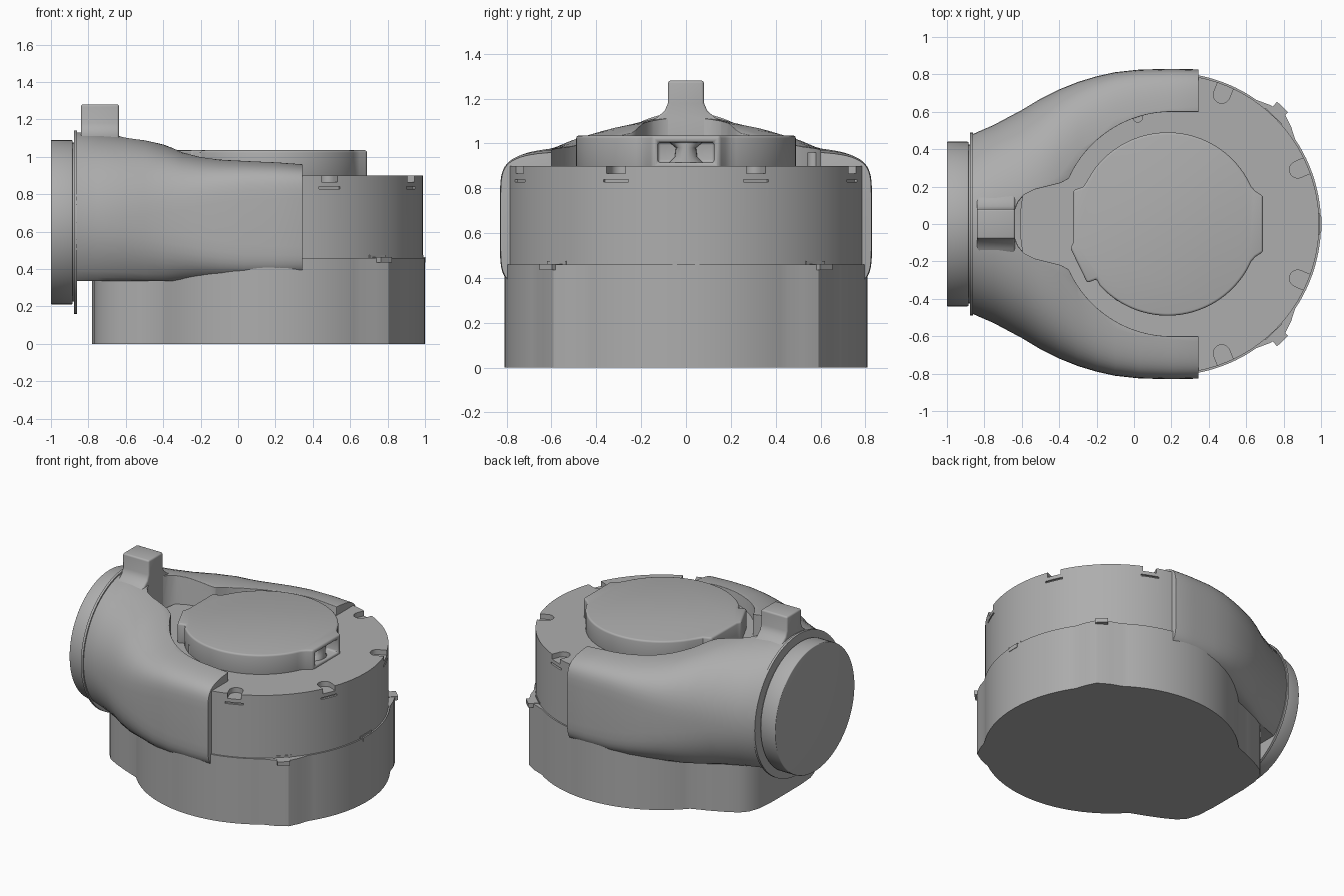
import bpy, bmesh
from math import sin, cos, pi, radians, copysign

cube = bpy.data.objects.get("Cube")
if cube:
    bpy.data.objects.remove(cube, do_unlink=True)

grey = bpy.data.materials.new("plain_grey")
grey.use_nodes = True
COLOUR = (0.42, 0.42, 0.42, 1)
grey.diffuse_color = COLOUR
grey.node_tree.nodes["Principled BSDF"].inputs["Base Color"].default_value = COLOUR


def loft(name, rings):
    """Skin a solid through rings that share one point count."""
    bm = bmesh.new()
    loops = [[bm.verts.new(p) for p in ring] for ring in rings]
    n = len(loops[0])
    for a, b in zip(loops, loops[1:]):
        for i in range(n):
            j = (i + 1) % n
            bm.faces.new((a[i], a[j], b[j], b[i]))
    bm.faces.new(loops[0])
    bm.faces.new(loops[-1])
    bmesh.ops.recalc_face_normals(bm, faces=bm.faces)
    mesh = bpy.data.meshes.new(name)
    bm.to_mesh(mesh)
    bm.free()
    mesh.materials.append(grey)
    ob = bpy.data.objects.new(name, mesh)
    bpy.context.collection.objects.link(ob)
    return ob


def prism(name, outline, lo, hi, axis="z"):
    if axis == "z":
        return loft(name, [[(x, y, h) for x, y in outline] for h in (lo, hi)])
    return loft(name, [[(h, y, z) for y, z in outline] for h in (lo, hi)])


def arc(cx, cy, r, start, end, n):
    return [(cx + r * cos(radians(start + (end - start) * i / n)),
             cy + r * sin(radians(start + (end - start) * i / n))) for i in range(n + 1)]


def circle(cx, cy, r, n=96):
    return arc(cx, cy, r, 0, 360, n)[:-1]


def mirrored(half):
    """Close a half outline (y > 0) with its mirror image."""
    return half + [(x, -y) for x, y in reversed(half)]


def radial_box(name, cx, angle, r0, r1, width, z0, z1):
    c, s = cos(radians(angle)), sin(radians(angle))
    corners = [(r0, -width / 2), (r1, -width / 2), (r1, width / 2), (r0, width / 2)]
    return prism(name, [(cx + r * c - w * s, r * s + w * c) for r, w in corners], z0, z1)


def finish(ob, cutters=(), bevel=0.0, limit=45):
    """Cut, soften the edges, bake the modifiers and shade smooth."""
    for cutter in cutters:
        cutter.hide_render = True
        mod = ob.modifiers.new("cut", "BOOLEAN")
        mod.operation, mod.solver, mod.object = "DIFFERENCE", "EXACT", cutter
    if bevel:
        mod = ob.modifiers.new("soft_edges", "BEVEL")
        mod.width, mod.segments = bevel, 3
        mod.limit_method, mod.angle_limit = "ANGLE", radians(limit)
    graph = bpy.context.evaluated_depsgraph_get()
    mesh = bpy.data.meshes.new_from_object(ob.evaluated_get(graph))
    ob.modifiers.clear()
    ob.data = mesh
    for cutter in cutters:
        bpy.data.objects.remove(cutter, do_unlink=True)
    bpy.ops.object.select_all(action="DESELECT")
    ob.select_set(True)
    bpy.context.view_layer.objects.active = ob
    bpy.ops.object.shade_smooth_by_angle(angle=radians(32))
    return ob


CX = 0.19      # axis of the round body
MID = 0.65     # height of the duct axis

# Base: round plan with two corner ridges and a short extension under the duct
half_base = (arc(CX, 0, 0.81, 0, 34, 12)
             + [(0.84, 0.52), (0.805, 0.59), (0.73, 0.635)]
             + arc(CX, 0, 0.81, 55, 138, 28)
             + [(-0.52, 0.50), (-0.63, 0.45), (-0.70, 0.41), (-0.745, 0.36),
                (-0.77, 0.28), (-0.78, 0.15)])
finish(prism("base", mirrored(half_base[1:]) + [half_base[0]], 0, 0.46))

# Upper body with notches in the rim and slots beneath them
cuts = []
for angle in (23, 68, -23, -68):
    a = radians(angle)
    px, py = CX + 0.745 * cos(a), 0.745 * sin(a)
    cuts.append(prism("notch", arc(px, py, 0.045, angle + 90, angle + 270, 12)
                      + [(px + 0.1 * cos(a) + 0.045 * sin(a), py + 0.1 * sin(a) - 0.045 * cos(a)),
                         (px + 0.1 * cos(a) - 0.045 * sin(a), py + 0.1 * sin(a) + 0.045 * cos(a))],
                      0.865, 0.95))
    cuts.append(radial_box("slot", CX, angle, 0.785, 0.9, 0.12, 0.828, 0.84))
finish(prism("upper_body", circle(CX, 0, 0.80, 128), 0.44, 0.90), cuts)

# Locking tabs hanging over the seam
for i, angle in enumerate((0, 46, -46)):
    radial_box(f"seam_tab_{i + 1}", CX, angle, 0.76, 0.803, 0.12, 0.455, 0.475)
    radial_box(f"seam_tab_foot_{i + 1}", CX, angle, 0.76, 0.813 if angle == 0 else 0.87,
               0.08, 0.435, 0.463)

# Raised cap with a lug on one side and an angled end on the other
cap_outline = ([(0.69, -0.15), (0.69, 0.15), (0.65, 0.175)]
               + arc(0.18, 0, 0.49, 24, 144, 40)
               + [(-0.27, 0.20), (-0.325, 0.18), (-0.325, -0.10), (-0.34, -0.13),
                  (-0.25, -0.315), (-0.20, -0.295)]
               + arc(0.18, 0, 0.49, 222, 336, 40) + [(0.65, -0.175)])
pocket = prism("pocket", [(-0.125, 0.915), (0.125, 0.915), (0.125, 1.005), (-0.125, 1.005)],
               0.60, 0.75, "x")
finish(prism("cap", cap_outline, 0.88, 1.035), [pocket], 0.014, 50)
finish(loft("pocket_rib", [[(0.61 + 0.06 * cos(t * pi / 12), w * sin(t * pi / 12), z)
                            for t in range(24)]
                           for w, z in ((0.09, 0.90), (0.05, 0.94), (0.045, 0.98), (0.08, 1.01))]))

# Small pegs beside the cap
for name, x, y in (("peg_rear", 0.02, 0.57), ("peg_front", -0.08, -0.385)):
    finish(prism(name, circle(x, y, 0.028, 20), 0.88, 0.96))

# Duct housing: round at the flange, boxy where its arms grip the body
# stations: x, half width, half height, squareness
stations = [(-0.865, 0.48, 0.48, 2.0), (-0.75, 0.53, 0.475, 2.1), (-0.60, 0.61, 0.46, 2.3),
            (-0.50, 0.67, 0.445, 2.6), (-0.40, 0.72, 0.42, 3.0), (-0.30, 0.76, 0.38, 3.6),
            (-0.20, 0.79, 0.355, 4.4), (-0.10, 0.812, 0.342, 5.2), (0.03, 0.826, 0.335, 6.0),
            (0.20, 0.83, 0.327, 6.5), (0.345, 0.827, 0.315, 7.0)]


def section(x, w, h, n):
    ring = []
    for i in range(72):
        t = 2 * pi * (i + 0.5) / 72
        y = w * copysign(abs(cos(t)) ** (2 / n), cos(t))
        z = MID + h * copysign(abs(sin(t)) ** (2 / n), sin(t))
        ring.append((x, y, max(z, 0.335)))
    return ring


half_recess = ([(0.5, 0.6)] + arc(0.2, 0, 0.6, 90, 156, 24)
               + [(-0.39, 0.22), (-0.53, 0.185), (-0.59, 0.155), (-0.62, 0.12), (-0.64, 0.07)])
recess = prism("recess", mirrored(half_recess), 0.88, 1.4)
finish(loft("duct_housing", [section(*s) for s in stations]), [recess], 0.015, 50)

# Upright grip tab flaring into the housing roof
half_tab = [(0.08, 1.28), (0.08, 1.18), (0.095, 1.145), (0.13, 1.115), (0.20, 1.08), (0.20, 0.85)]
tab = half_tab + [(-y, z) for y, z in reversed(half_tab)]
finish(prism("grip_tab", tab, -0.84, -0.636, "x"), bevel=0.012, limit=50)

# Round duct end: thin flange and closed collar
finish(prism("duct_flange", circle(0, MID, 0.49), -0.876, -0.86, "x"))
finish(prism("duct_neck", circle(0, MID, 0.425), -0.89, -0.87, "x"))
finish(prism("duct_collar", circle(0, MID, 0.44), -1.0, -0.885, "x"), bevel=0.005)
